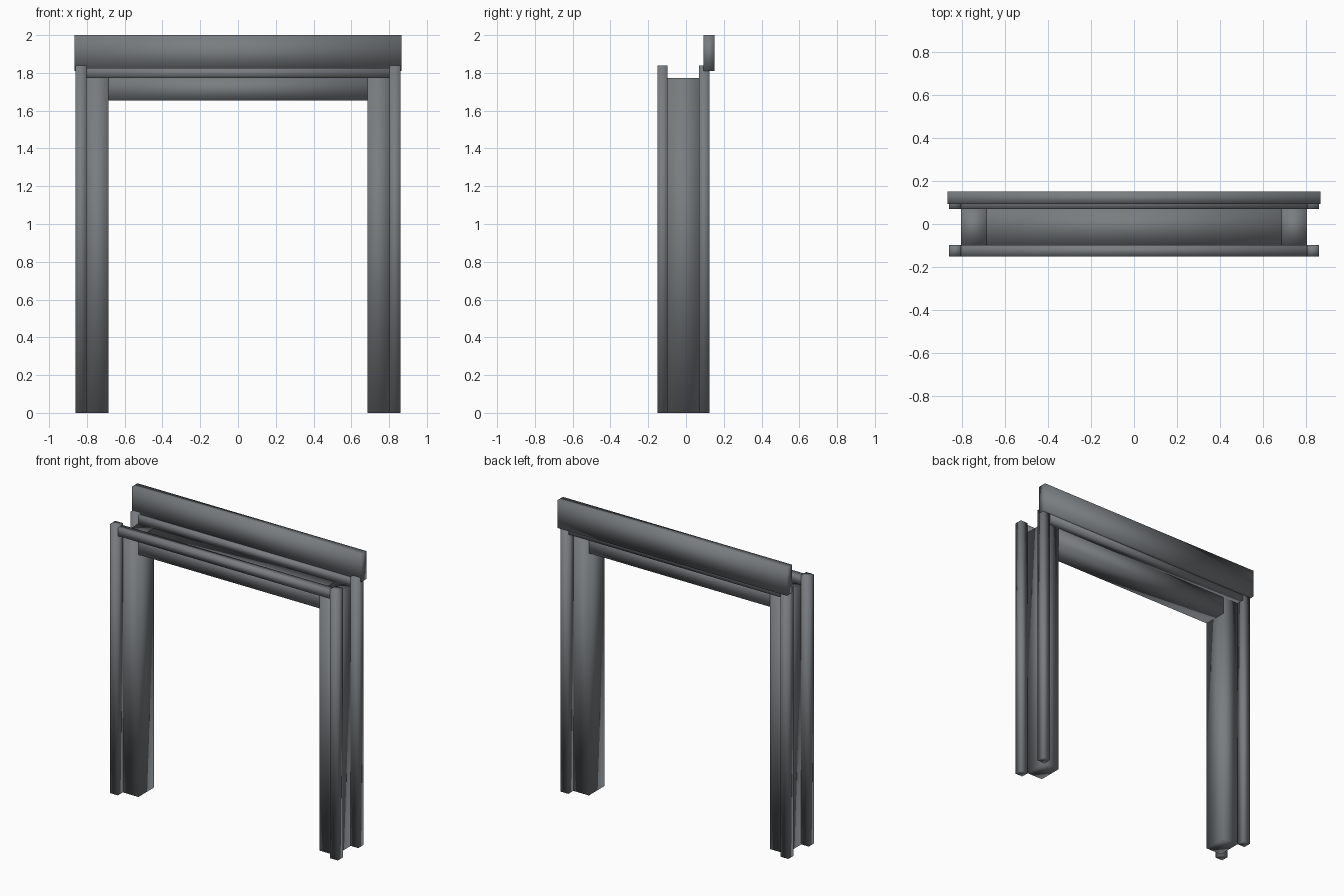
import bpy
import bmesh
from mathutils import Vector

if "Cube" in bpy.data.objects:
    bpy.data.objects.remove(bpy.data.objects["Cube"], do_unlink=True)

grey = bpy.data.materials.new("dark_grey_metal")
grey.use_nodes = True
colour = (0.19, 0.205, 0.215, 1)
grey.diffuse_color = colour
grey.node_tree.nodes["Principled BSDF"].inputs["Base Color"].default_value = colour


def box(name, x, y, z):
    """Soft-shaded block spanning the given (low, high) ranges."""
    low, high = (Vector(c) for c in zip(x, y, z))
    bm = bmesh.new()
    bmesh.ops.create_cube(bm, size=1)
    bmesh.ops.scale(bm, vec=high - low, verts=bm.verts)
    for face in bm.faces:
        face.smooth = True
    mesh = bpy.data.meshes.new(name)
    bm.to_mesh(mesh)
    bm.free()
    mesh.materials.append(grey)
    obj = bpy.data.objects.new(name, mesh)
    obj.location = (low + high) / 2
    bpy.context.collection.objects.link(obj)
    return obj


INNER, OUTER, EDGE = 0.685, 0.803, 0.86
CORE = (-0.097, 0.07)
TRIMS = {"front": (-0.151, -0.097), "back": (0.07, 0.124)}

# Jambs and outer trim posts on both sides
for side, s in (("left", 1), ("right", -1)):
    box(side + "_jamb", sorted((s * INNER, s * OUTER)), CORE, (0, 1.772))
    for face, depth in TRIMS.items():
        box(f"{side}_{face}_trim", sorted((s * OUTER, s * EDGE)), depth, (0, 1.84))

# Lintel and the trim rails above it
box("lintel", (-INNER, INNER), CORE, (1.655, 1.772))
for face, depth in TRIMS.items():
    box(face + "_top_trim", (-OUTER, OUTER), depth, (1.772, 1.826))

# Header board along the back
box("header_board", (-0.866, 0.866), (0.092, 0.151), (1.81, 2.0))
